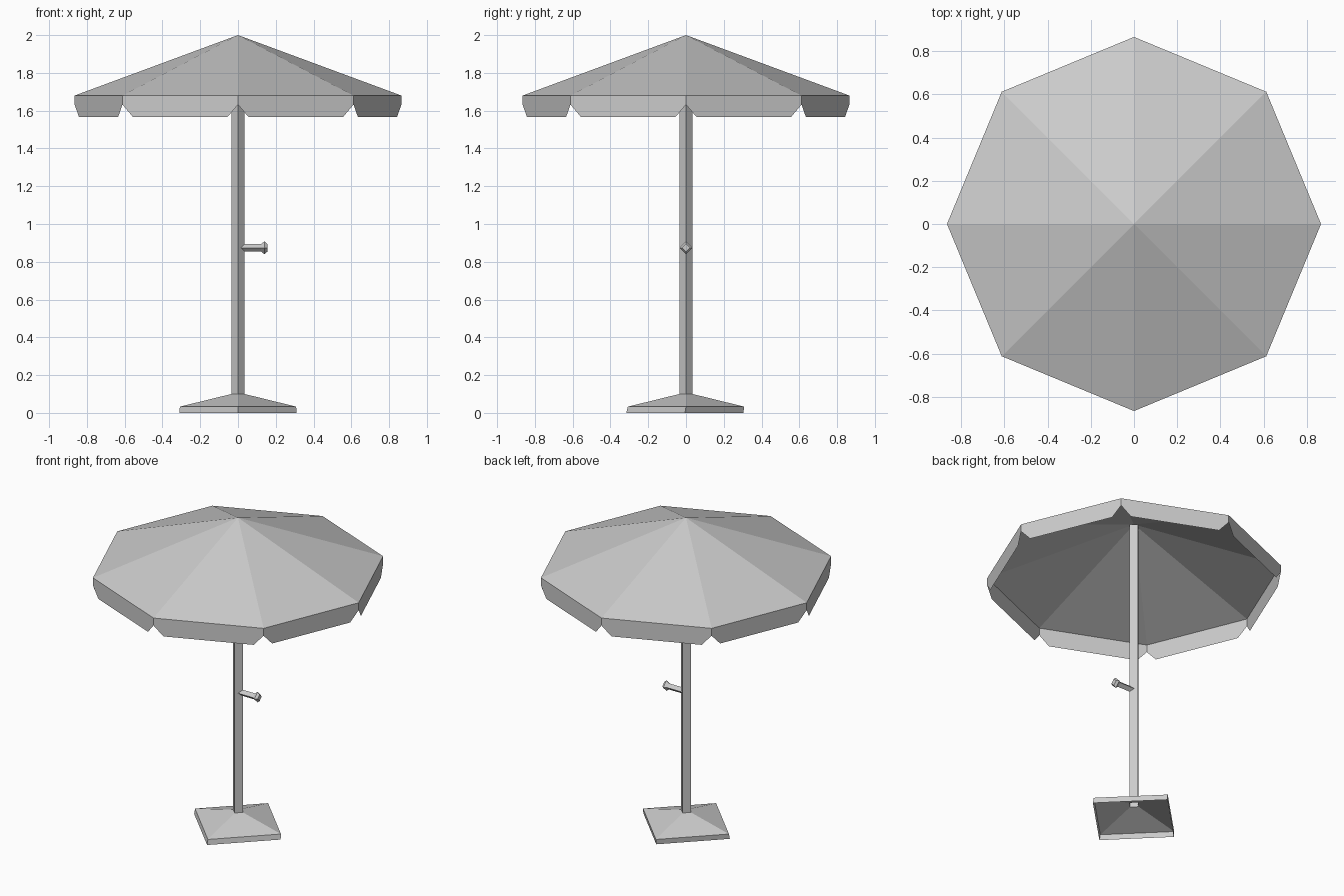
import bpy
import bmesh
from math import sin, cos, pi
from mathutils import Vector, Matrix

cube = bpy.data.objects.get("Cube")
if cube:
    bpy.data.objects.remove(cube, do_unlink=True)

GREY = (0.6, 0.6, 0.6, 1.0)
mat = bpy.data.materials.new("plain grey")
mat.use_nodes = True
mat.diffuse_color = GREY
bsdf = mat.node_tree.nodes["Principled BSDF"]
bsdf.inputs["Base Color"].default_value = GREY
bsdf.inputs["Roughness"].default_value = 0.8


def finish(name, bm, recalc=True):
    """Turn a bmesh into a flat shaded object."""
    if recalc:
        bmesh.ops.recalc_face_normals(bm, faces=bm.faces)
    mesh = bpy.data.meshes.new(name)
    bm.to_mesh(mesh)
    bm.free()
    mesh.materials.append(mat)
    obj = bpy.data.objects.new(name, mesh)
    bpy.context.collection.objects.link(obj)
    return obj


def ring(sides, radius, z, y=0.0):
    """Points of a regular polygon with a corner on the x axis."""
    return [Vector((radius * cos(2 * pi * i / sides),
                    radius * sin(2 * pi * i / sides) + y, z))
            for i in range(sides)]


def loft(name, rings, cap_start=False, cap_end=False, matrix=None):
    """Skin a stack of four-sided rings, with optional end caps."""
    bm = bmesh.new()
    loops = [[bm.verts.new(p) for p in r] for r in rings]
    for low, high in zip(loops, loops[1:]):
        n = len(low)
        for i in range(n):
            j = (i + 1) % n
            bm.faces.new((low[i], low[j], high[j], high[i]))
    if cap_start:
        bm.faces.new(loops[0][::-1])
    if cap_end:
        bm.faces.new(loops[-1])
    if matrix:
        bm.transform(matrix)
    return finish(name, bm, recalc=False)


# Canopy: eight-sided cone of cloth with no underside
RIM, RIM_Z, NOTCH_Z, HEM_Z, INSET = 0.865, 1.68, 1.632, 1.567, 0.09
corners = ring(8, RIM, RIM_Z)
bm = bmesh.new()
apex = bm.verts.new((0, 0, 2))
rim = [bm.verts.new(p) for p in corners]
for i in range(8):
    bm.faces.new((rim[i], rim[(i + 1) % 8], apex))

# Valance: one hanging flap per side, its lower corners cut away
for i in range(8):
    a, b = corners[i], corners[(i + 1) % 8]
    outline = [(1, NOTCH_Z), (0, NOTCH_Z), (INSET, HEM_Z), (1 - INSET, HEM_Z)]
    end, start, hem_a, hem_b = [
        bm.verts.new((*a.lerp(b, t).xy, z)) for t, z in outline]
    bm.faces.new((rim[(i + 1) % 8], rim[i], start, hem_a, hem_b, end))
finish("canopy", bm, recalc=False)

# Pole: square tube set cornerwise, open at the ends
POLE = 0.035
loft("pole", [ring(4, POLE, 0.1), ring(4, POLE, 1.986)])

# Base: hollow low pyramid with a short skirt
loft("base", [ring(4, 0.31, 0, -0.006), ring(4, 0.308, 0.033),
              ring(4, POLE, 0.1)])

# Crank handle: square bar along x with a flared knob
profile = [(0.0, 0.02), (0.122, 0.02), (0.14, 0.034), (0.155, 0.021)]
turn = Matrix.Translation((0, 0, 0.874)) @ Matrix.Rotation(pi / 2, 4, 'Y')
loft("crank_handle", [ring(4, r, x) for x, r in profile],
     cap_start=True, cap_end=True, matrix=turn)
